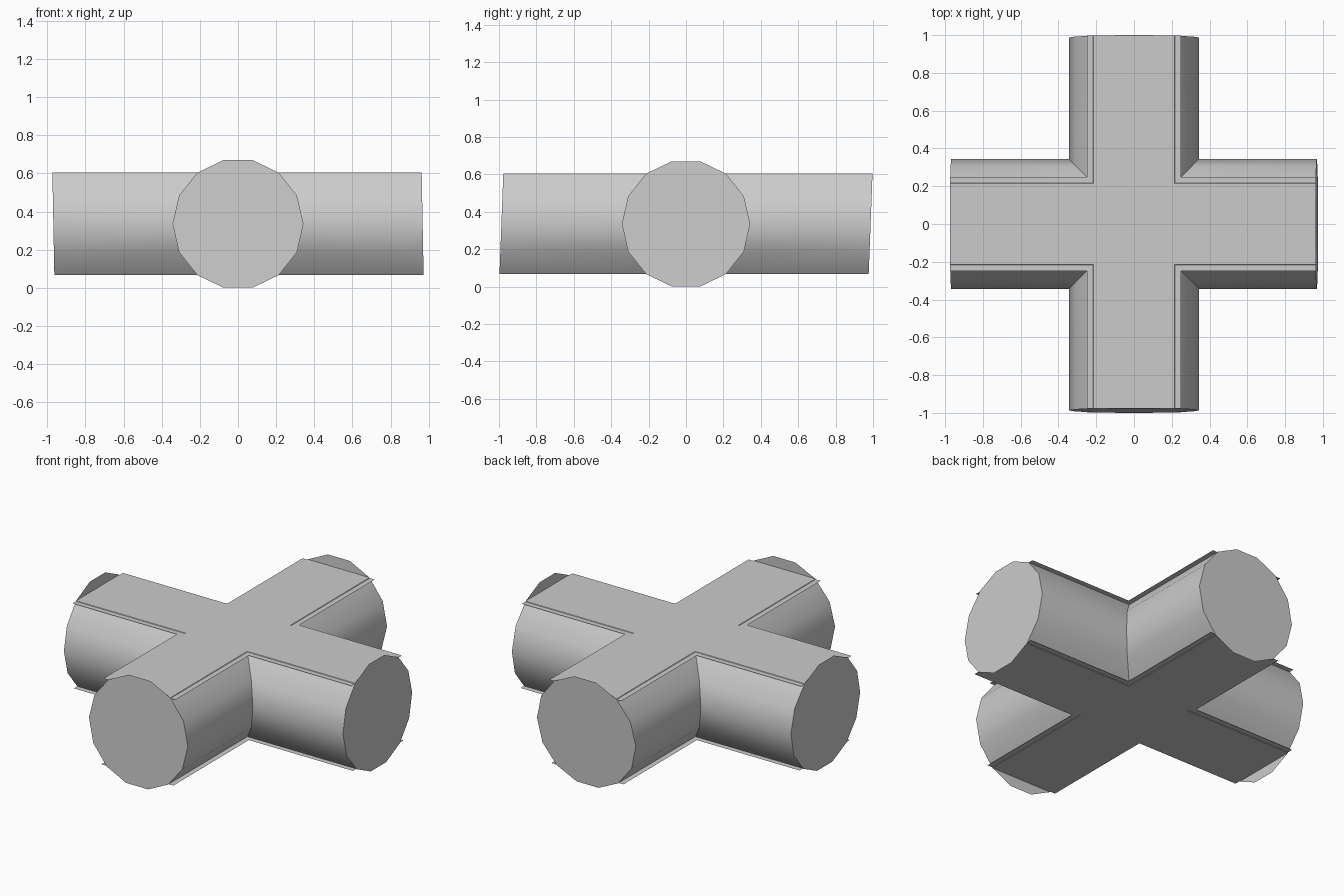
import bpy, bmesh, math

if "Cube" in bpy.data.objects:
    bpy.data.objects.remove(bpy.data.objects["Cube"])

R, ZC = 0.343, 0.335          # pipe radius and axis height
XE, YE = 0.968, 0.987         # arm lengths
STEP = 2 * math.pi / 14       # fourteen-sided pipe


def end_x(s, z):              # arm ends lean very slightly
    return s * XE - 0.019 * (z - ZC)


def end_y(s, z):
    return s * YE + 0.038 * (z - ZC)


def finish(name, bm, smooth=False):
    mesh = bpy.data.meshes.new(name)
    bm.to_mesh(mesh)
    bm.free()
    obj = bpy.data.objects.new(name, mesh)
    bpy.context.collection.objects.link(obj)
    if smooth:
        bpy.ops.object.select_all(action='DESELECT')
        obj.select_set(True)
        bpy.context.view_layer.objects.active = obj
        bpy.ops.object.shade_smooth_by_angle(angle=math.radians(32))
    return obj


def add_cross(bm, h, z, up):
    # flat plus shape as a centre square and four arms
    x0, x1 = end_x(-1, z), end_x(1, z)
    y0, y1 = end_y(-1, z), end_y(1, z)
    for a, b, c, d in ((-h, h, -h, h), (x0, -h, -h, h), (h, x1, -h, h),
                       (-h, h, y0, -h), (-h, h, h, y1)):
        pts = [(a, c, z), (b, c, z), (b, d, z), (a, d, z)]
        if not up:
            pts.reverse()
        bm.faces.new([bm.verts.new(p) for p in pts])


# pipe body: a mitred curved wall in each of the four corners
bm = bmesh.new()
profile = [(R * math.sin(a), ZC + R * math.cos(a))
           for a in (STEP * (1.5 + i) for i in range(5))]
for sx in (-1, 1):
    for sy in (-1, 1):
        rows = []
        for h, z in profile:
            path = [(sx * h, end_y(sy, z), z), (sx * h, sy * h, z),
                    (end_x(sx, z), sy * h, z)]
            rows.append([bm.verts.new(p) for p in path])
        for r0, r1 in zip(rows, rows[1:]):
            for i in range(2):
                bm.faces.new((r0[i], r0[i + 1], r1[i + 1], r1[i]))
for i, up in ((0, True), (-1, False)):
    add_cross(bm, profile[i][0], profile[i][1], up)
bmesh.ops.remove_doubles(bm, verts=bm.verts, dist=1e-4)
bmesh.ops.recalc_face_normals(bm, faces=bm.faces)
finish("pipe_body", bm, smooth=True)

# thin overhanging plates, top and bottom
for name, z, up in (("top_plate", 0.600, True), ("bottom_plate", 0.070, False)):
    bm = bmesh.new()
    add_cross(bm, 0.25, z, up)
    bmesh.ops.remove_doubles(bm, verts=bm.verts, dist=1e-4)
    finish(name, bm)

# full round end caps
for axis in "xy":
    for s in (-1, 1):
        bm = bmesh.new()
        verts = []
        for i in range(14):
            a = STEP * (i + 0.5)
            h, z = R * math.sin(a), ZC + R * math.cos(a)
            p = (end_x(s, z), h, z) if axis == "x" else (h, end_y(s, z), z)
            verts.append(bm.verts.new(p))
        face = bm.faces.new(verts)
        face.normal_update()
        if (face.normal.x if axis == "x" else face.normal.y) * s < 0:
            face.normal_flip()
        finish("end_cap_" + axis + ("_pos" if s > 0 else "_neg"), bm)
